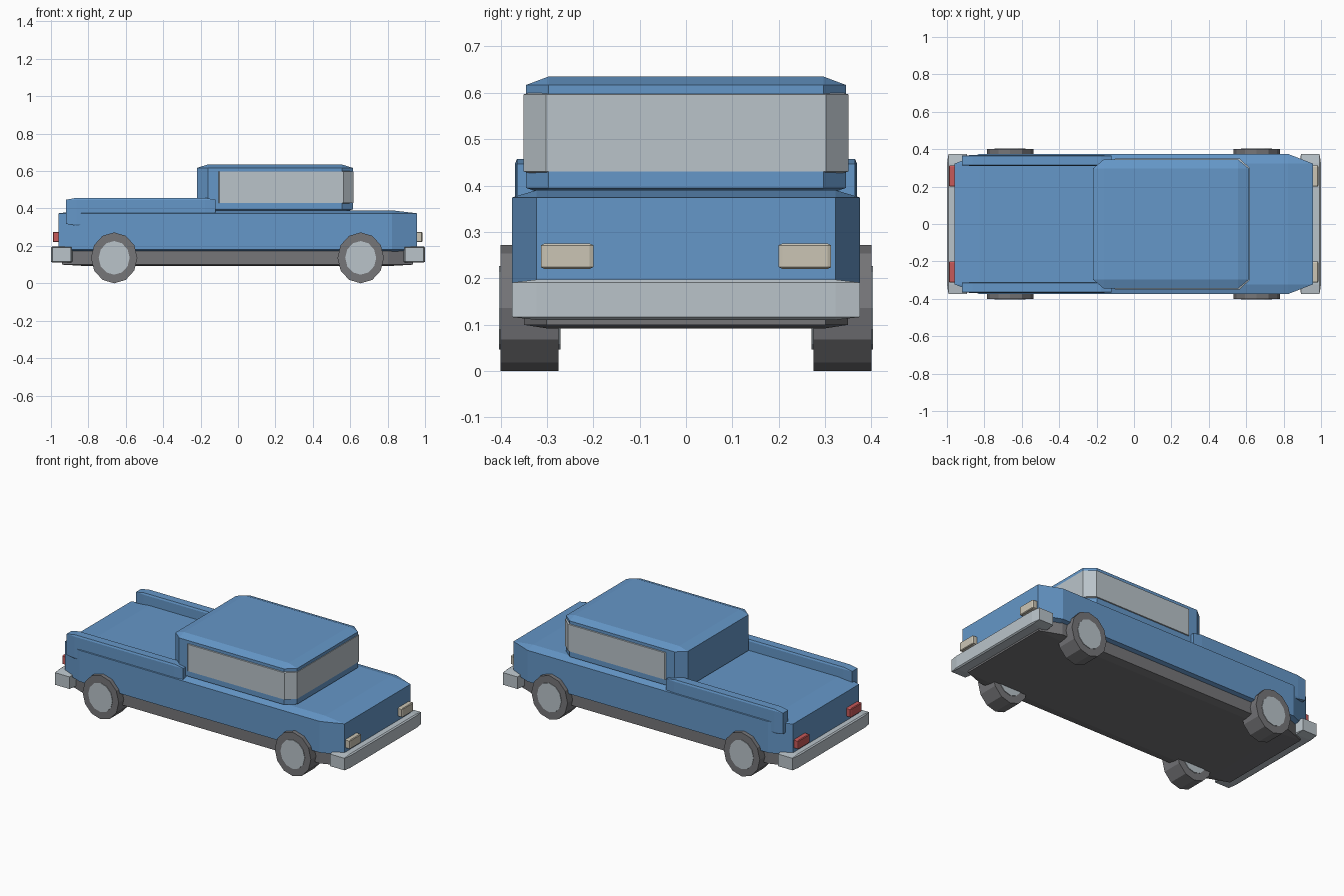
import bpy, bmesh
from math import radians
from mathutils import Matrix, Vector

cube = bpy.data.objects.get("Cube")
if cube:
    bpy.data.objects.remove(cube, do_unlink=True)


def material(name, rgb):
    m = bpy.data.materials.new(name)
    m.use_nodes = True
    m.diffuse_color = (*rgb, 1)
    m.node_tree.nodes["Principled BSDF"].inputs["Base Color"].default_value = (*rgb, 1)
    return m


BLUE = material("body_blue", (0.13, 0.31, 0.58))
SILVER = material("pale_silver", (0.49, 0.55, 0.59))
GREY = material("dark_grey", (0.18, 0.18, 0.19))
CREAM = material("lamp_cream", (0.60, 0.56, 0.46))
RED = material("lamp_red", (0.57, 0.10, 0.10))


def finish(name, bm, mat):
    bmesh.ops.recalc_face_normals(bm, faces=bm.faces)
    mesh = bpy.data.meshes.new(name)
    bm.to_mesh(mesh)
    bm.free()
    mesh.materials.append(mat)
    obj = bpy.data.objects.new(name, mesh)
    bpy.context.collection.objects.link(obj)
    return obj


def chamfer_box(name, xs, ys, zs, mat):
    """Unit cube with bevelled edges, stretched to the given extents."""
    bm = bmesh.new()
    bmesh.ops.create_cube(bm, size=1)
    bmesh.ops.bevel(bm, geom=bm.edges[:], offset=0.07, segments=1,
                    affect='EDGES', profile=0.5)
    spans = (xs, ys, zs)
    bmesh.ops.scale(bm, vec=[b - a for a, b in spans], verts=bm.verts)
    bmesh.ops.translate(bm, vec=[(a + b) / 2 for a, b in spans], verts=bm.verts)
    return finish(name, bm, mat)


def disc(name, x, ys, rx, rz, mat):
    """Twelve-sided cylinder lying along y."""
    bm = bmesh.new()
    bmesh.ops.create_cone(bm, cap_ends=True, segments=12, radius1=1, radius2=1, depth=1)
    bmesh.ops.rotate(bm, matrix=Matrix.Rotation(radians(90), 3, 'X'), verts=bm.verts)
    bmesh.ops.scale(bm, vec=(rx, abs(ys[1] - ys[0]), rz), verts=bm.verts)
    bmesh.ops.translate(bm, vec=Vector((x, sum(ys) / 2, 0.136)), verts=bm.verts)
    return finish(name, bm, mat)


# Chassis, body, cab and wraparound glass
chamfer_box("chassis", (-0.94, 0.935), (-0.35, 0.35), (0.092, 0.20), GREY)
chamfer_box("body", (-0.96, 0.957), (-0.375, 0.375), (0.165, 0.39), BLUE)
chamfer_box("cab", (-0.22, 0.614), (-0.345, 0.345), (0.377, 0.635), BLUE)
chamfer_box("window_glass", (-0.152, 0.617), (-0.351, 0.351), (0.417, 0.61), SILVER)

# Bumpers
chamfer_box("front_bumper", (0.885, 1.0), (-0.375, 0.375), (0.11, 0.197), SILVER)
chamfer_box("rear_bumper", (-1.0, -0.885), (-0.375, 0.375), (0.11, 0.197), SILVER)

# Paired parts on each side
for side, s in (("left", 1), ("right", -1)):
    def span(a, b):
        return tuple(sorted((a * s, b * s)))

    chamfer_box(f"bed_rail_{side}", (-0.92, -0.12), span(0.31, 0.369), (0.307, 0.457), BLUE)
    chamfer_box(f"headlight_{side}", (0.93, 0.986), span(0.2, 0.313), (0.22, 0.275), CREAM)
    chamfer_box(f"taillight_{side}", (-0.99, -0.93), span(0.2, 0.313), (0.22, 0.275), RED)
    for end, x in (("front", 0.656), ("rear", -0.662)):
        disc(f"{end}_tyre_{side}", x, span(0.275, 0.40), 0.124, 0.136, GREY)
        disc(f"{end}_hub_{side}", x, span(0.271, 0.403), 0.083, 0.09, SILVER)
